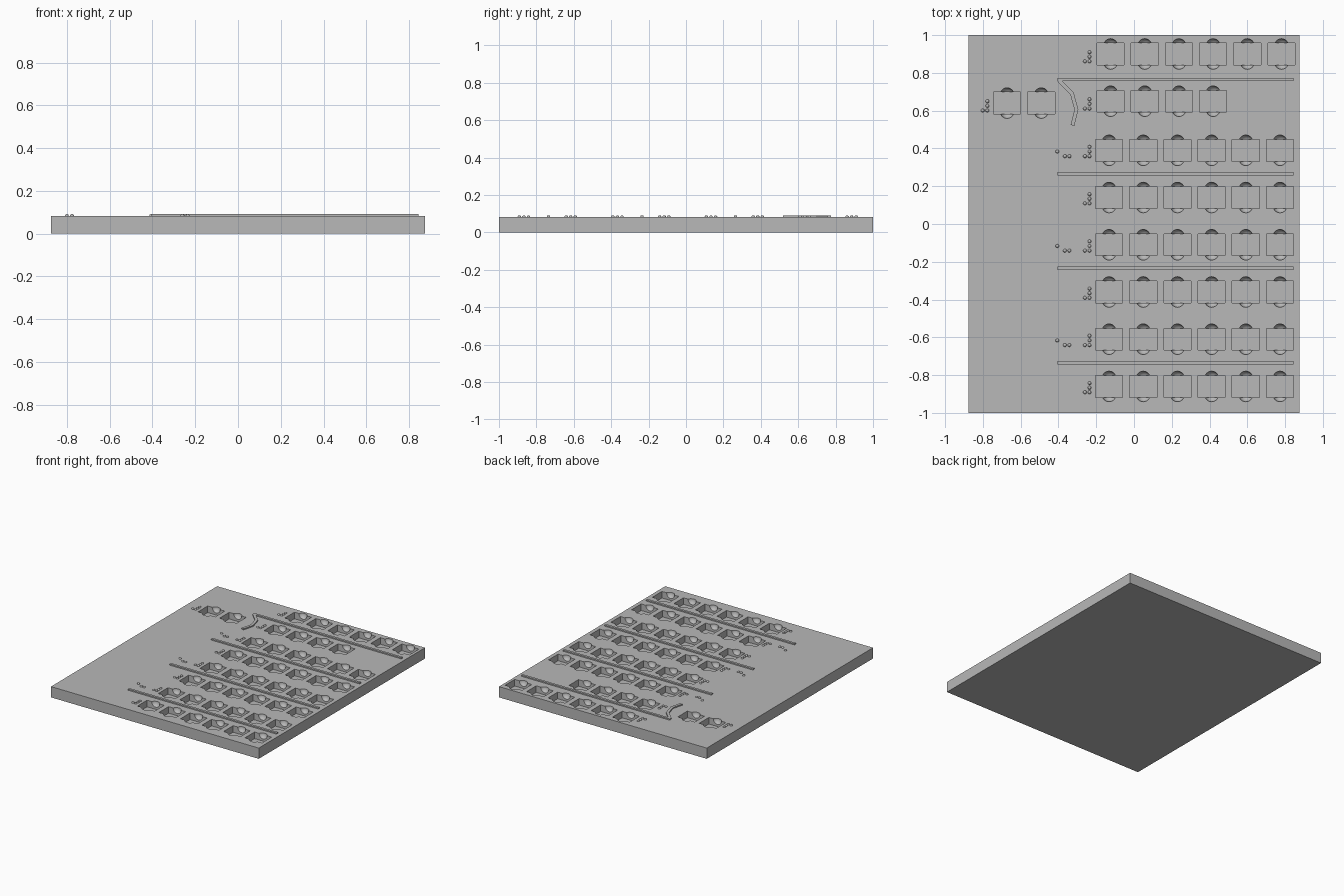
import bpy, bmesh, math
from mathutils import Matrix, Vector

cube = bpy.data.objects.get("Cube")
if cube:
    bpy.data.objects.remove(cube, do_unlink=True)

TOP = 0.082            # board surface
RAISED = 0.091         # top of tactile bars and dots
PITCH = 0.181          # pocket spacing
POCKET = (0.144, 0.116)
POCKET_DEPTH = 0.05
SCOOP_R = 0.037

grey = bpy.data.materials.new("light grey")
grey.use_nodes = True
colour = (0.48, 0.48, 0.48, 1)
grey.diffuse_color = colour
grey.node_tree.nodes["Principled BSDF"].inputs["Base Color"].default_value = colour


def add_box(bm, x, y, z0, z1, w, d, angle=0):
    m = (Matrix.Translation((x, y, (z0 + z1) / 2)) @ Matrix.Rotation(angle, 4, "Z")
         @ Matrix.Diagonal((w, d, z1 - z0, 1)))
    bmesh.ops.create_cube(bm, size=1, matrix=m)


def add_ball(bm, x, y, z, r, segs, rings):
    bmesh.ops.create_uvsphere(bm, u_segments=segs, v_segments=rings, radius=r,
                              matrix=Matrix.Translation((x, y, z)))


def finish(bm, name):
    mesh = bpy.data.meshes.new(name)
    bm.to_mesh(mesh)
    bm.free()
    mesh.materials.append(grey)
    ob = bpy.data.objects.new(name, mesh)
    bpy.context.collection.objects.link(ob)
    return ob


def activate(ob):
    bpy.ops.object.select_all(action="DESELECT")
    ob.select_set(True)
    bpy.context.view_layer.objects.active = ob


# Pocket rows: first pocket x, row y, pocket count
rows = [(-0.124, 0.90, 6), (-0.124, 0.65, 4), (-0.672, 0.64, 2)]
rows += [(-0.132, 0.39 - 0.25 * i, 6) for i in range(6)]

# Board
bm = bmesh.new()
add_box(bm, 0, 0, 0, TOP, 1.75, 2)
board = finish(bm, "board")

# Cutters for the pockets and their finger scoops
pockets, scoops = bmesh.new(), bmesh.new()
for x0, y, count in rows:
    for k in range(count):
        x = x0 + k * PITCH
        add_box(pockets, x, y, TOP - POCKET_DEPTH, TOP + 0.05, *POCKET)
        for side in (-1, 1):
            add_ball(scoops, x, y + side * 0.0445, TOP, SCOOP_R, 24, 11)

for cutter in (finish(pockets, "pocket_cutter"), finish(scoops, "scoop_cutter")):
    cutter.hide_render = True
    cut = board.modifiers.new("cut", "BOOLEAN")
    cut.operation = "DIFFERENCE"
    cut.solver = "EXACT"
    cut.object = cutter
    activate(board)
    bpy.ops.object.modifier_apply(modifier=cut.name)
    bpy.data.objects.remove(cutter, do_unlink=True)
activate(board)
bpy.ops.object.shade_smooth_by_angle(angle=math.radians(30))

# Raised divider bars
bm = bmesh.new()
for i in range(4):
    add_box(bm, 0.22, 0.765 - 0.5 * i, TOP - 0.01, RAISED, 1.25, 0.018)
finish(bm, "divider_bars")

# Bent bar hanging from the end of the rear divider, with mitred corners
path = [Vector(p) for p in ((-0.397, 0.76), (-0.328, 0.69), (-0.305, 0.605), (-0.326, 0.522))]
bm = bmesh.new()
left, right = [], []
for i, p in enumerate(path):
    a = (p - path[i - 1]).normalized() if i else (path[1] - p).normalized()
    b = (path[i + 1] - p).normalized() if i < len(path) - 1 else a
    t = (a + b).normalized()
    offset = Vector((-t.y, t.x)) * 0.01 / t.dot(a)
    left.append(bm.verts.new((*(p + offset), TOP - 0.01)))
    right.append(bm.verts.new((*(p - offset), TOP - 0.01)))
base = [bm.faces.new((left[i], left[i + 1], right[i + 1], right[i])) for i in range(len(path) - 1)]
lifted = bmesh.ops.extrude_face_region(bm, geom=base, use_keep_orig=True)["geom"]
bmesh.ops.translate(bm, vec=(0, 0, RAISED - TOP + 0.01),
                    verts=[v for v in lifted if isinstance(v, bmesh.types.BMVert)])
bmesh.ops.recalc_face_normals(bm, faces=bm.faces)
finish(bm, "bent_bar")

# Tactile dots: an L-shaped group beside every row, a loose trio on alternate rows
STEP = 0.0245
bm = bmesh.new()


def dot(x, y):
    add_ball(bm, x, y, TOP, RAISED - TOP + 0.0005, 12, 8)


for i, (x0, y, count) in enumerate(rows):
    x = -0.801 if count == 2 else -0.26
    low = y - (0.039 if i < 3 else 0.031)
    dot(x, low)
    for k in range(3):
        dot(x + STEP, low + k * STEP)
    if i >= 3 and i % 2:
        dot(-0.406, low + STEP)
        dot(-0.366, low)
        dot(-0.342, low)
dots = finish(bm, "tactile_dots")
activate(dots)
bpy.ops.object.shade_smooth_by_angle(angle=math.radians(40))
